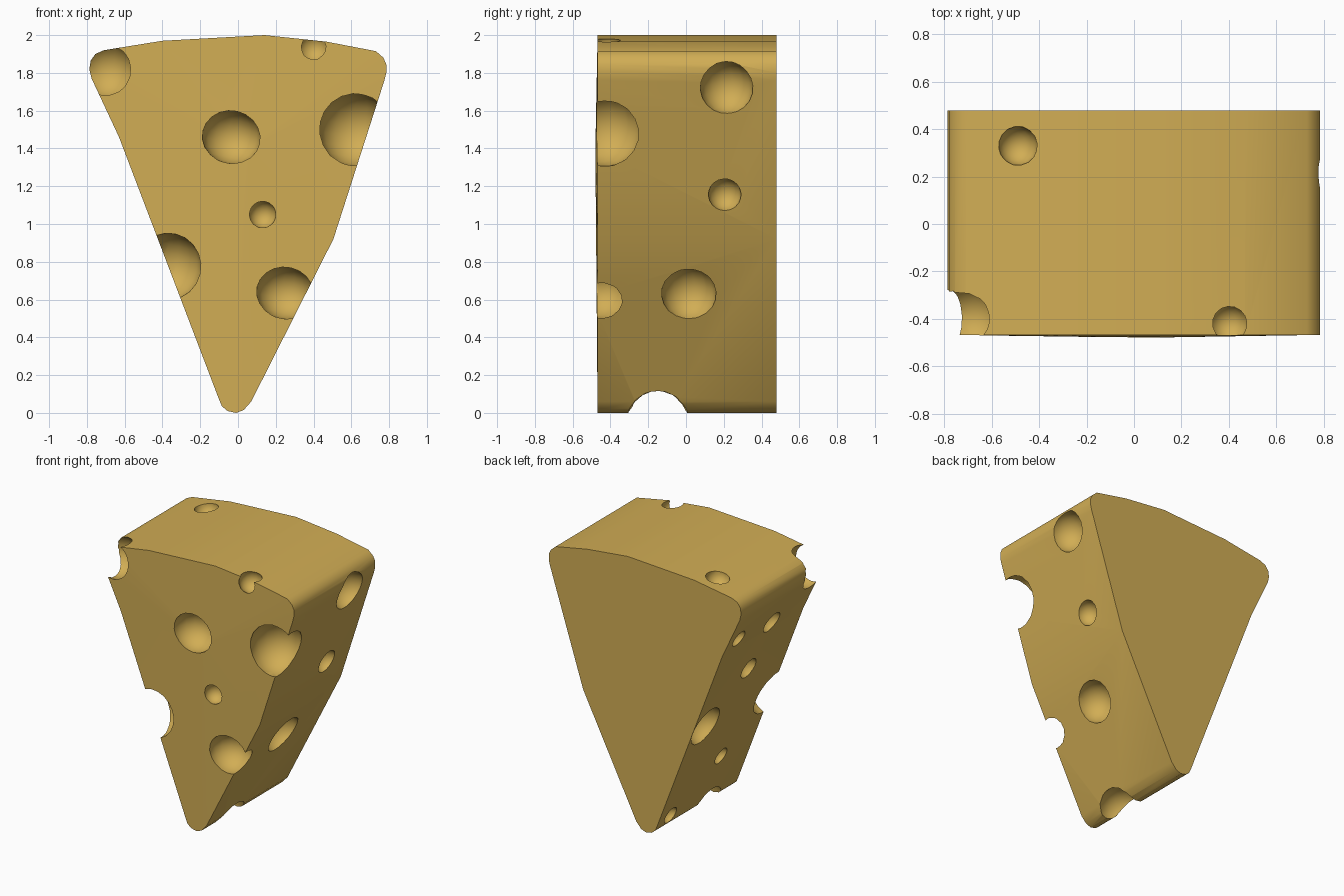
import bpy, bmesh, math
from mathutils import Vector

if "Cube" in bpy.data.objects:
    bpy.data.objects.remove(bpy.data.objects["Cube"])

# Wedge outline in (x, z), counter-clockwise seen from the front
outline = [(-0.10, 0.07), (-0.085, 0.035), (-0.055, 0.01), (-0.01, 0.0), (0.03, 0.015), (0.07, 0.06),
           (0.505, 0.92), (0.775, 1.76), (0.785, 1.80), (0.785, 1.845), (0.77, 1.88), (0.73, 1.915),
           (0.47, 1.965), (0.14, 2.0), (-0.40, 1.97), (-0.71, 1.92), (-0.755, 1.90),
           (-0.78, 1.865), (-0.787, 1.82), (-0.775, 1.77), (-0.63, 1.46)]

mat = bpy.data.materials.new("cheese")
mat.diffuse_color = (0.64, 0.42, 0.09, 1)
mat.use_nodes = True
mat.node_tree.nodes["Principled BSDF"].inputs["Base Color"].default_value = mat.diffuse_color

# Wedge body: flat back, very slightly domed front
bm = bmesh.new()
front = [bm.verts.new((x, -0.468, z)) for x, z in outline]
back = [bm.verts.new((x, 0.48, z)) for x, z in outline]
hub = bm.verts.new((0.05, -0.48, 1.4))
n = len(outline)
for i in range(n):
    j = (i + 1) % n
    bm.faces.new((front[i], front[j], hub))
    bm.faces.new((front[i], back[i], back[j], front[j]))
bm.faces.new(back)
bmesh.ops.recalc_face_normals(bm, faces=bm.faces)
mesh = bpy.data.meshes.new("cheese_wedge")
bm.to_mesh(mesh)
bm.free()
mesh.materials.append(mat)
wedge = bpy.data.objects.new("cheese_wedge", mesh)
bpy.context.collection.objects.link(wedge)


def hole(center, radius, stretch=(1, 1, 1)):
    """Scoop a rounded hole out of the wedge."""
    bpy.ops.mesh.primitive_uv_sphere_add(segments=16, ring_count=10, radius=radius, location=center)
    cutter = bpy.context.object
    cutter.name = "hole_cutter"
    cutter.scale = stretch
    cutter.rotation_euler = (0.13, 0.21, 0.17)
    cutter.hide_render = True
    cutter.data.materials.append(mat)
    mod = wedge.modifiers.new("hole", 'BOOLEAN')
    mod.operation = 'DIFFERENCE'
    mod.solver = 'EXACT'
    mod.object = cutter
    bpy.context.view_layer.objects.active = wedge
    bpy.ops.object.modifier_apply(modifier=mod.name)
    bpy.data.objects.remove(cutter)


def right_x(z):
    return 0.07 + 0.506 * (z - 0.06) if z < 0.92 else 0.505 + 0.321 * (z - 0.92)


def left_x(z):
    return -0.10 - 0.381 * (z - 0.07) if z < 1.46 else -0.63 - 0.468 * (z - 1.46)


# Front holes, some breaking through an edge
hole((-0.035, -0.46, 1.46), 0.148, (1.06, 1, 0.95))
hole((0.13, -0.46, 1.05), 0.072)
hole((0.25, -0.45, 0.635), 0.15, (1.03, 1, 0.92))
hole((0.62, -0.43, 1.50), 0.195)
hole((-0.37, -0.46, 0.775), 0.177)
hole((-0.70, -0.40, 1.815), 0.152)
hole((0.40, -0.42, 1.935), 0.082)
# Right side holes
for y, z, r in [(0.215, 1.72, 0.142), (0.205, 1.155, 0.088), (0.015, 0.63, 0.147)]:
    hole((right_x(z), y, z), r)
# Left side holes
for y, z, r in [(0.33, 0.83, 0.15), (0.35, 1.56, 0.065), (-0.06, 1.52, 0.085),
                (0.01, 1.17, 0.08), (-0.08, 0.41, 0.065), (0.34, 0.10, 0.065)]:
    hole((left_x(z), y, z), r)
# Top hole and notch in the tip
hole((-0.49, 0.33, 1.955), 0.083)
hole((-0.01, -0.15, 0.0), 0.16)

bpy.ops.object.select_all(action='DESELECT')
wedge.select_set(True)
bpy.context.view_layer.objects.active = wedge
bpy.ops.object.shade_smooth_by_angle(angle=math.radians(32))
